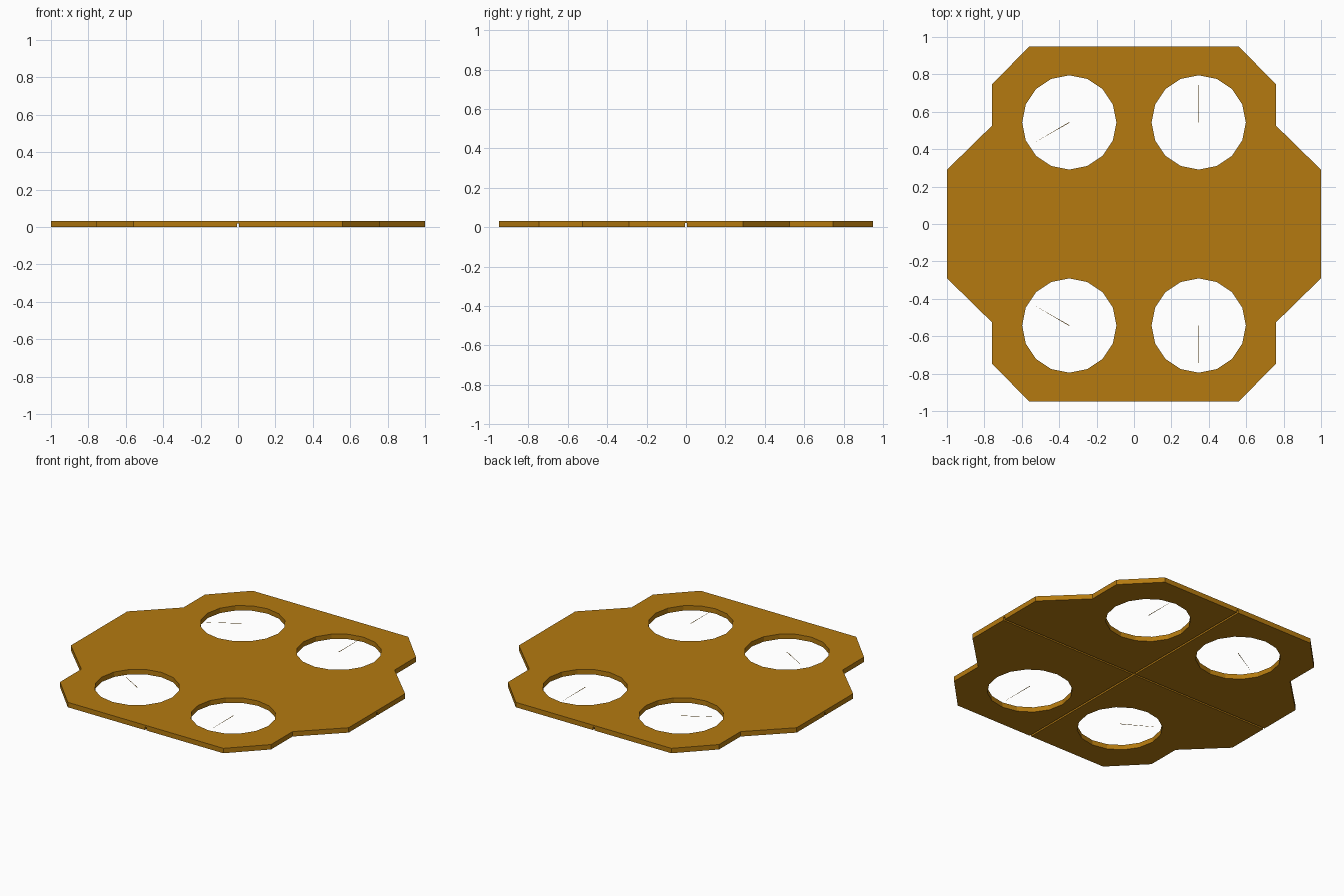
import bpy, bmesh, math

if "Cube" in bpy.data.objects:
    bpy.data.objects.remove(bpy.data.objects["Cube"])

T = 0.032                      # plate thickness
HX, HY, R = 0.346, 0.543, 0.252  # hole centres and radius

ochre = bpy.data.materials.new("ochre")
ochre.diffuse_color = (0.46, 0.195, 0.005, 1)
ochre.use_nodes = True
ochre.node_tree.nodes["Principled BSDF"].inputs["Base Color"].default_value = ochre.diffuse_color


def prism(name, pts, z0, z1):
    """Extrude a flat outline from z0 to z1."""
    bm = bmesh.new()
    f = bm.faces.new([bm.verts.new((x, y, z0)) for x, y in pts])
    top = bmesh.ops.extrude_face_region(bm, geom=[f])["geom"]
    bmesh.ops.translate(bm, vec=(0, 0, z1 - z0),
                        verts=[v for v in top if isinstance(v, bmesh.types.BMVert)])
    bmesh.ops.recalc_face_normals(bm, faces=bm.faces)
    me = bpy.data.meshes.new(name)
    bm.to_mesh(me)
    bm.free()
    ob = bpy.data.objects.new(name, me)
    bpy.context.collection.objects.link(ob)
    me.materials.append(ochre)
    return ob


def cut(target, cutter):
    """Subtract the cutter and remove it."""
    bpy.context.view_layer.objects.active = target
    mod = target.modifiers.new("cut", 'BOOLEAN')
    mod.operation, mod.solver, mod.object = 'DIFFERENCE', 'EXACT', cutter
    bpy.ops.object.modifier_apply(modifier=mod.name)
    bpy.data.objects.remove(cutter)


# Plate outline: one quarter, mirrored into the other three
quarter = [(1, 0.29), (0.76, 0.525), (0.76, 0.745), (0.56, 0.95)]
half = quarter + [(-x, y) for x, y in reversed(quarter)]
plate = prism("plate", half + [(-x, -y) for x, y in half], 0, T)

# Four round holes
for sx in (-1, 1):
    for sy in (-1, 1):
        ring = [(sx * HX + R * math.cos(a), sy * HY + R * math.sin(a))
                for a in (math.tau * i / 16 for i in range(16))]
        cut(plate, prism("hole_cutter", ring, -0.1, 0.1))

# Crossing grooves on the underside
for w, d in ((0.006, 1.2), (1.2, 0.006)):
    cut(plate, prism("groove_cutter", [(-w, -d), (w, -d), (w, d), (-w, d)], -0.1, 0.02))

# Hair-thin slivers lying in the holes, level with the top face
for sx, sy, deg in ((-1, 1, 210), (1, 1, 90), (-1, -1, 150), (1, -1, 270)):
    a = math.radians(deg)
    c, s = math.cos(a), math.sin(a)
    x, y, w = sx * HX, sy * HY, 0.002
    prism("hole_sliver", [(x - w * s, y + w * c), (x + w * s, y - w * c),
                          (x + 0.22 * c, y + 0.22 * s)], T - 0.001, T)
